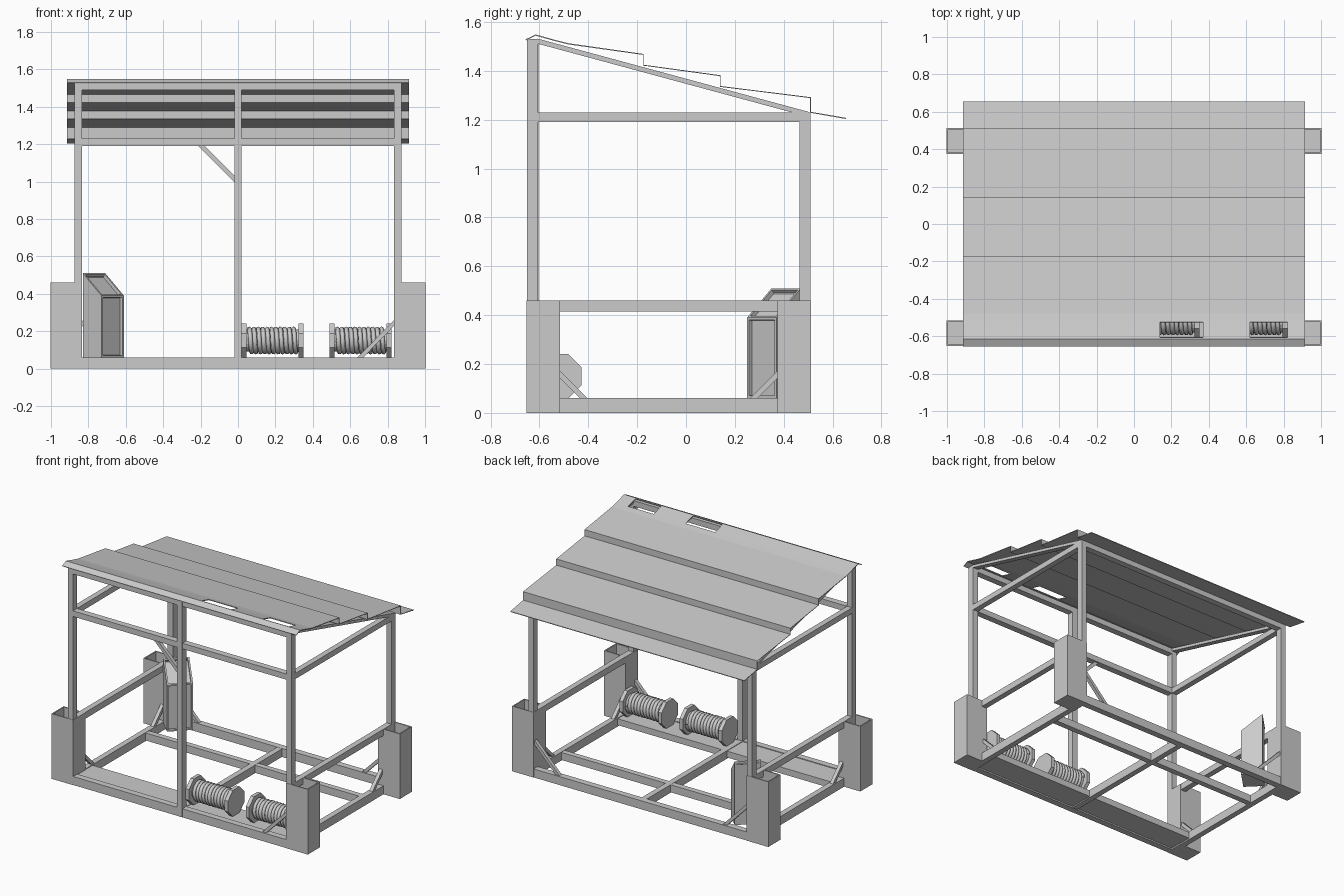
import bpy, bmesh, math
from mathutils import Vector, Matrix

if "Cube" in bpy.data.objects:
    bpy.data.objects.remove(bpy.data.objects["Cube"])

def obj_from_bm(name, bm):
    bmesh.ops.recalc_face_normals(bm, faces=bm.faces)
    me = bpy.data.meshes.new(name)
    bm.to_mesh(me)
    bm.free()
    ob = bpy.data.objects.new(name, me)
    bpy.context.collection.objects.link(ob)
    return ob

def box(name, x0, x1, y0, y1, z0, z1):
    bm = bmesh.new()
    m = Matrix.Translation(((x0+x1)/2, (y0+y1)/2, (z0+z1)/2)) @ Matrix.Diagonal((abs(x1-x0), abs(y1-y0), z1-z0, 1))
    bmesh.ops.create_cube(bm, size=1, matrix=m)
    return obj_from_bm(name, bm)

def bar(name, a, b, w, d):
    """Square bar from a to b; w across, d along the in-plane normal."""
    a, b = Vector(a), Vector(b)
    zz = (b - a).normalized()
    side = Vector((0, 1, 0)) if abs(zz.y) < 1e-4 else Vector((1, 0, 0))
    nn = zz.cross(side)
    rot = Matrix((side, nn, zz)).transposed().to_4x4()
    bm = bmesh.new()
    bmesh.ops.create_cube(bm, size=1, matrix=Matrix.Translation((a+b)/2) @ rot @ Matrix.Diagonal((w, d, (b-a).length, 1)))
    return obj_from_bm(name, bm)

XI, XO = 0.835, 0.875            # inner / outer post faces
F0, F1 = -0.65, -0.605           # front post depth
B0, B1 = 0.465, 0.51             # back post depth
XC, FC, BC = 0.855, -0.628, 0.488

# posts, open corner bins, side rails, rafters, braces: both sides
for s, side in ((-1, "left"), (1, "right")):
    box(f"{side}_front_post", s*XI, s*XO, F0, F1, 0, 1.53)
    box(f"{side}_back_post", s*XI, s*XO, B0, B1, 0, 1.23)
    for nm, z0, z1 in (("bottom", 0, 0.06), ("middle", 0.415, 0.46), ("upper", 1.19, 1.23)):
        box(f"{side}_{nm}_side_rail", s*XI, s*XO, F1, B0, z0, z1)
    bar(f"{side}_rafter", (s*XC, -0.61, 1.522), (s*XC, 0.5, 1.222), 0.04, 0.02)
    for end, y0, y1, yc, d in (("front", -0.652, -0.515, FC, 1), ("back", 0.375, 0.512, BC, -1)):
        bm = bmesh.new()
        bmesh.ops.create_cube(bm, size=1, matrix=Matrix.Translation((s*(XI+1)/2, (y0+y1)/2, 0.23)) @ Matrix.Diagonal((1-XI+0.004, y1-y0, 0.46, 1)))
        bm.faces.ensure_lookup_table()
        top = max(bm.faces, key=lambda f: f.calc_center_median().z)
        bmesh.ops.inset_region(bm, faces=[top], thickness=0.012)
        hole = bmesh.ops.extrude_face_region(bm, geom=[top])["geom"]
        bmesh.ops.translate(bm, vec=(0, 0, -0.42), verts=[v for v in hole if isinstance(v, bmesh.types.BMVert)])
        if top.is_valid:
            bm.faces.remove(top)
        obj_from_bm(f"{side}_{end}_corner_bin", bm)
        bar(f"{side}_{end}_side_brace", (s*XC, yc+d*0.02, 0.25), (s*XC, yc+d*0.22, 0.05), 0.025, 0.022)
        if (side, end) != ("left", "front"):
            bar(f"{side}_{end}_brace", (s*0.84, yc, 0.25), (s*0.645, yc, 0.05), 0.025, 0.022)

# cross rails and centre members
box("front_bottom_rail", -XI, XI, F0, F1, 0, 0.06)
box("front_floor_plank", -XI, XI, F1, -0.43, 0.01, 0.055)
box("back_bottom_rail", -XI, XI, B0, B1, 0, 0.06)
box("inner_floor_rail", -XI, XI, 0.16, 0.2, 0.005, 0.058)
box("centre_floor_rail", -0.02, 0.02, F1, B0, 0.002, 0.059)
box("front_upper_rail", -XI, XI, F0, F1, 1.19, 1.23)
box("front_top_rail", -XI, XI, F0, F1, 1.49, 1.53)
box("back_upper_rail", -XI, XI, B0, B1, 1.19, 1.23)
box("centre_front_post", -0.02, 0.02, F0-0.001, F1+0.001, 0, 1.53)
bar("centre_post_brace", (-0.205, FC, 1.2), (-0.005, FC, 1.0), 0.025, 0.024)

# stepped sheet roof with two slots near the ridge
prof = [(-0.655, 1.527), (-0.615, 1.546), (-0.608, 1.544), (-0.525, 1.521), (-0.48, 1.51),
        (-0.175, 1.467), (-0.175, 1.423), (0.14, 1.38), (0.14, 1.336), (0.51, 1.29),
        (0.51, 1.23), (0.655, 1.205)]
xs = [-0.915, 0.14, 0.37, 0.62, 0.82, 0.915]
bm = bmesh.new()
grid = [[bm.verts.new((x, y, z)) for x in xs] for y, z in prof]
for i in range(len(prof)-1):
    for j in range(len(xs)-1):
        if not (i == 2 and j in (1, 3)):
            bm.faces.new((grid[i][j], grid[i][j+1], grid[i+1][j+1], grid[i+1][j]))
roof = obj_from_bm("stepped_roof", bm)
mod = roof.modifiers.new("thickness", "SOLIDIFY")
mod.thickness = 0.005
mod.offset = 0

# cable spools: octagonal flanges, core and wound cable
SY, SZ = -0.52, 0.15
def disc(name, x0, x1, r, n, turn):
    bm = bmesh.new()
    m = Matrix.Translation(((x0+x1)/2, SY, SZ)) @ Matrix.Rotation(math.pi/2, 4, 'Y') @ Matrix.Rotation(turn, 4, 'Z')
    bmesh.ops.create_cone(bm, cap_ends=True, segments=n, radius1=r, radius2=r, depth=x1-x0, matrix=m)
    return obj_from_bm(name, bm)

for k, x0 in enumerate((0.02, 0.49), 1):
    oct_r = 0.092 / math.cos(math.pi/8)
    disc(f"spool_{k}_left_flange", x0, x0+0.026, oct_r, 8, math.pi/8)
    disc(f"spool_{k}_right_flange", x0+0.304, x0+0.33, oct_r, 8, math.pi/8)
    disc(f"spool_{k}_core", x0+0.02, x0+0.31, 0.06, 20, 0)
    turns, n = 11, 18
    cu = bpy.data.curves.new(f"spool_{k}_cable", 'CURVE')
    cu.dimensions = '3D'
    cu.bevel_depth = 0.0125
    cu.bevel_resolution = 1
    sp = cu.splines.new('POLY')
    sp.points.add(turns*n)
    for i, p in enumerate(sp.points):
        a = 2*math.pi*i/n
        p.co = (x0+0.035+0.26*i/(turns*n), SY+0.063*math.cos(a), SZ+0.063*math.sin(a), 1)
    bpy.context.collection.objects.link(bpy.data.objects.new(f"spool_{k}_cable", cu))

# control cabinet set diagonally in the back left corner
back = Vector((-0.1, 0.1, 0))
side_prof = [(0, 0.06), (1, 0.06), (1, 0.51), (0, 0.39)]
bm = bmesh.new()
rings = [[bm.verts.new(Vector(c) + back*t + Vector((0, 0, z))) for t, z in side_prof]
         for c in ((-0.73, 0.25, 0), (-0.61, 0.37, 0))]
bm.faces.new(rings[0])
bm.faces.new(rings[1])
faces = [bm.faces.new((rings[0][i], rings[0][(i+1) % 4], rings[1][(i+1) % 4], rings[1][i])) for i in range(4)]
bmesh.ops.recalc_face_normals(bm, faces=bm.faces)
for f in (faces[3], faces[2]):   # recessed door and sloping panel
    bmesh.ops.inset_region(bm, faces=[f], thickness=0.015)
    bmesh.ops.inset_region(bm, faces=[f], thickness=0.001, depth=-0.018)
obj_from_bm("control_cabinet", bm)
